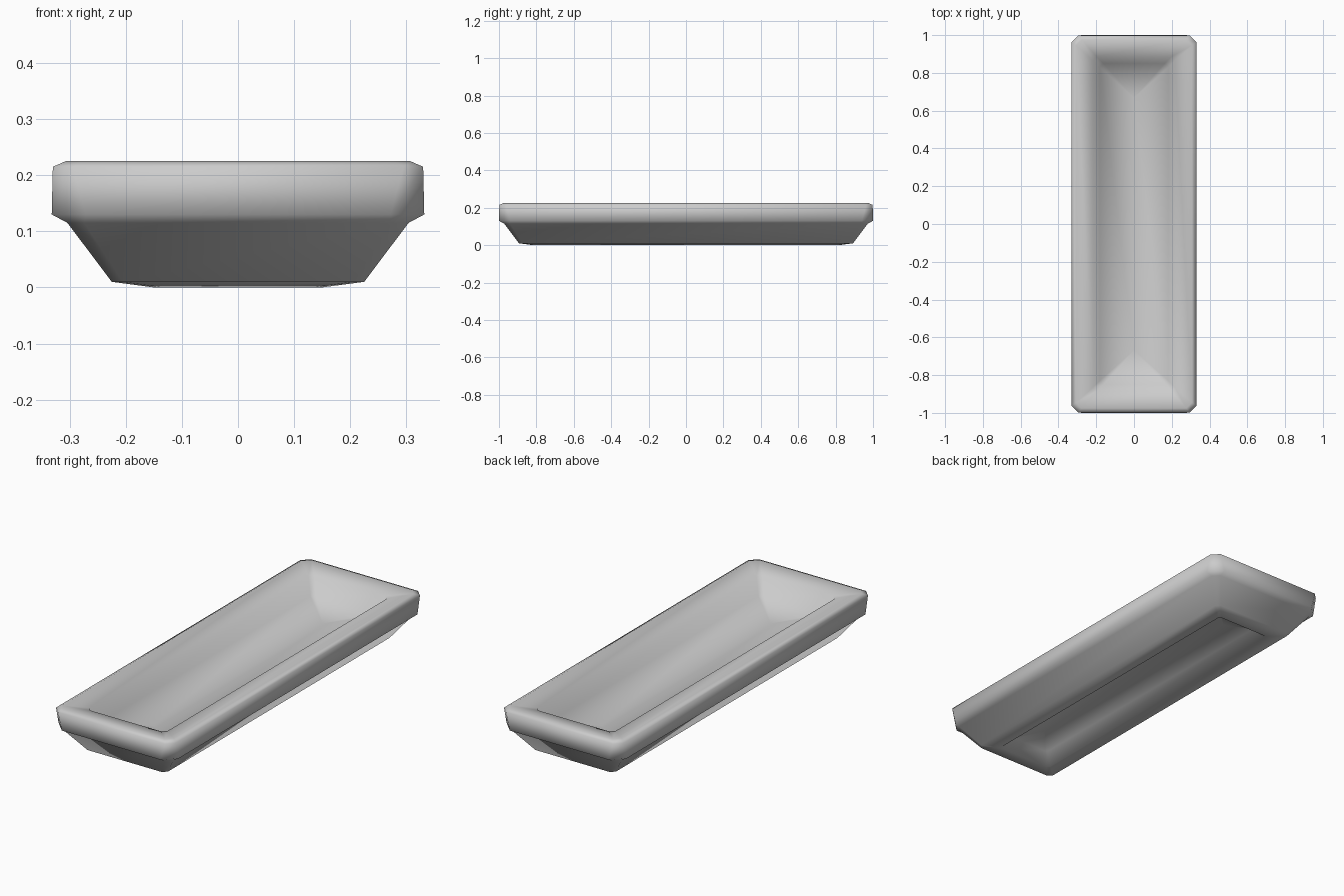
import bpy
import bmesh

cube = bpy.data.objects.get("Cube")
if cube:
    bpy.data.objects.remove(cube, do_unlink=True)

HALF_X, HALF_Y = 0.332, 1.0

# Cross-section: (inset from outer edge, height, corner chamfer)
PROFILE = [
    (HALF_X, 0.08, 0.0),    # underside ridge line
    (0.23, 0.05, 0.01),     # recess under the foot
    (0.182, 0.0, 0.015),    # foot
    (0.107, 0.01, 0.02),
    (0.028, 0.115, 0.03),   # sloping outer wall
    (0.0, 0.13, 0.06),      # rim band
    (0.002, 0.215, 0.035),
    (0.025, 0.225, 0.03),   # rim top
    (0.115, 0.207, 0.02),
    (0.15, 0.125, 0.02),    # bowl wall
    (HALF_X, 0.1, 0.0),     # bowl floor line
]


def ring(bm, inset, z, c):
    """Rectangle with chamfered corners, counter-clockwise."""
    x, y = HALF_X - inset, HALF_Y - inset
    outline = [(x, c - y), (x, y - c), (x - c, y), (c - x, y),
               (-x, y - c), (-x, c - y), (c - x, -y), (x - c, -y)]
    return [bm.verts.new((px, py, z)) for px, py in outline]


# Dish shell lofted through the profile
bm = bmesh.new()
rings = [ring(bm, *p) for p in PROFILE]
for low, high in zip(rings, rings[1:]):
    for i in range(len(low)):
        j = (i + 1) % len(low)
        bm.faces.new((low[i], low[j], high[j], high[i]))
bmesh.ops.remove_doubles(bm, verts=bm.verts[:], dist=0.0001)
bmesh.ops.recalc_face_normals(bm, faces=bm.faces[:])
for face in bm.faces:
    face.smooth = True

mesh = bpy.data.meshes.new("dish")
bm.to_mesh(mesh)
bm.free()
dish = bpy.data.objects.new("dish", mesh)
bpy.context.collection.objects.link(dish)

# Plain grey glaze
grey = (0.6, 0.6, 0.6, 1.0)
mat = bpy.data.materials.new("light_grey")
mat.use_nodes = True
mat.diffuse_color = grey
mat.node_tree.nodes["Principled BSDF"].inputs["Base Color"].default_value = grey
mesh.materials.append(mat)
